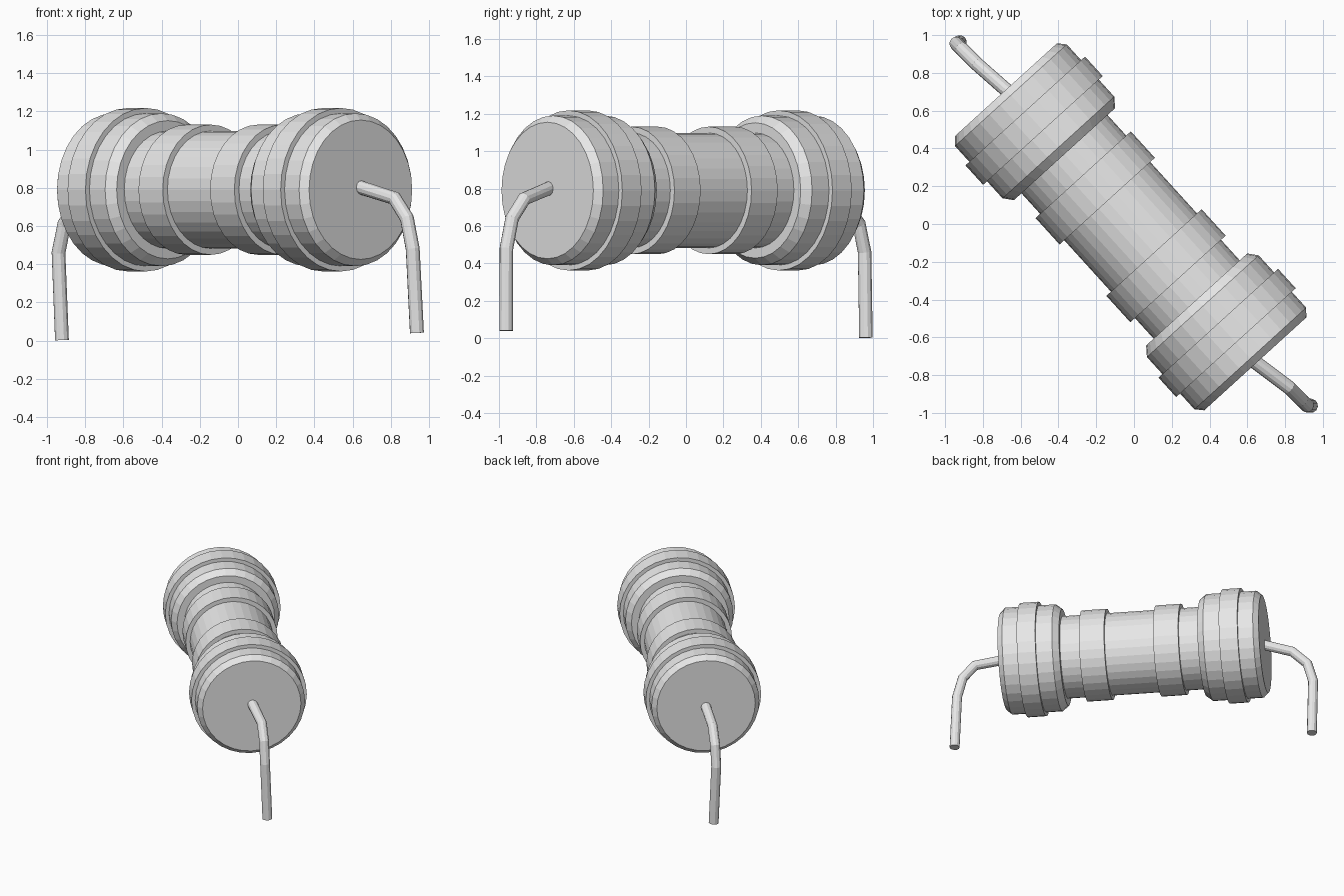
import bpy
import bmesh
import math
from mathutils import Matrix, Vector

old = bpy.data.objects.get("Cube")
if old:
    bpy.data.objects.remove(old, do_unlink=True)

SIDES = 32
CENTRE = Vector((-0.018, -0.015, 0.79))
AXIS = Vector((0.673, -0.74, 0)).normalized()
SIDE = Vector((0, 0, 1)).cross(AXIS)

# One plain grey for everything
grey = bpy.data.materials.new("light_grey")
grey.use_nodes = True
grey.diffuse_color = (0.8, 0.8, 0.8, 1)
grey.node_tree.nodes["Principled BSDF"].inputs["Base Color"].default_value = (0.8, 0.8, 0.8, 1)

# Local z runs along the body axis
frame = Matrix((SIDE, Vector((0, 0, 1)), AXIS)).transposed().to_4x4()
frame.translation = CENTRE


def turned(name, profile):
    """Closed solid of revolution from (position along axis, radius) pairs."""
    bm = bmesh.new()
    rings = []
    for t, r in profile:
        angles = [2 * math.pi * i / SIDES for i in range(SIDES)]
        rings.append([bm.verts.new((r * math.cos(a), r * math.sin(a), t)) for a in angles])
    for a, b in zip(rings, rings[1:]):
        for i in range(SIDES):
            j = (i + 1) % SIDES
            bm.faces.new((a[i], a[j], b[j], b[i]))
    bm.faces.new(rings[0])
    bm.faces.new(rings[-1])
    bmesh.ops.recalc_face_normals(bm, faces=bm.faces)
    mesh = bpy.data.meshes.new(name)
    bm.to_mesh(mesh)
    bm.free()
    mesh.materials.append(grey)
    obj = bpy.data.objects.new(name, mesh)
    obj.matrix_world = frame
    bpy.context.collection.objects.link(obj)


def wire(name, points):
    """Round bent lead along a path."""
    curve = bpy.data.curves.new(name, "CURVE")
    curve.dimensions = "3D"
    curve.bevel_depth = 0.037
    curve.bevel_resolution = 4
    curve.use_fill_caps = True
    spline = curve.splines.new("POLY")
    spline.points.add(len(points) - 1)
    for p, co in zip(spline.points, points):
        p.co = (*co, 1)
    spline.use_smooth = False
    curve.materials.append(grey)
    obj = bpy.data.objects.new(name, curve)
    bpy.context.collection.objects.link(obj)


# Body
turned("body", [(-0.6, 0.308), (0.6, 0.308)])

# End caps with raised rings, and the bands on the body
for end, s in (("front", 1), ("back", -1)):
    turned(end + "_cap", [(s * t, r) for t, r in
                          ((0.52, 0.362), (0.568, 0.4), (0.942, 0.4), (0.981, 0.365))])
    turned(end + "_cap_ring", [(s * 0.69, 0.428), (s * 0.829, 0.428)])
    turned(end + "_band", [(s * 0.184, 0.341), (s * 0.373, 0.341)])

# Bent leads
wire("front_lead", [(0.6, -0.7, 0.815), (0.82, -0.865, 0.745), (0.885, -0.93, 0.64),
                    (0.915, -0.96, 0.48), (0.937, -0.962, 0.04)])
wire("back_lead", [(-0.62, 0.66, 0.8), (-0.83, 0.845, 0.72), (-0.91, 0.925, 0.61),
                   (-0.94, 0.955, 0.46), (-0.922, 0.962, 0.003)])
